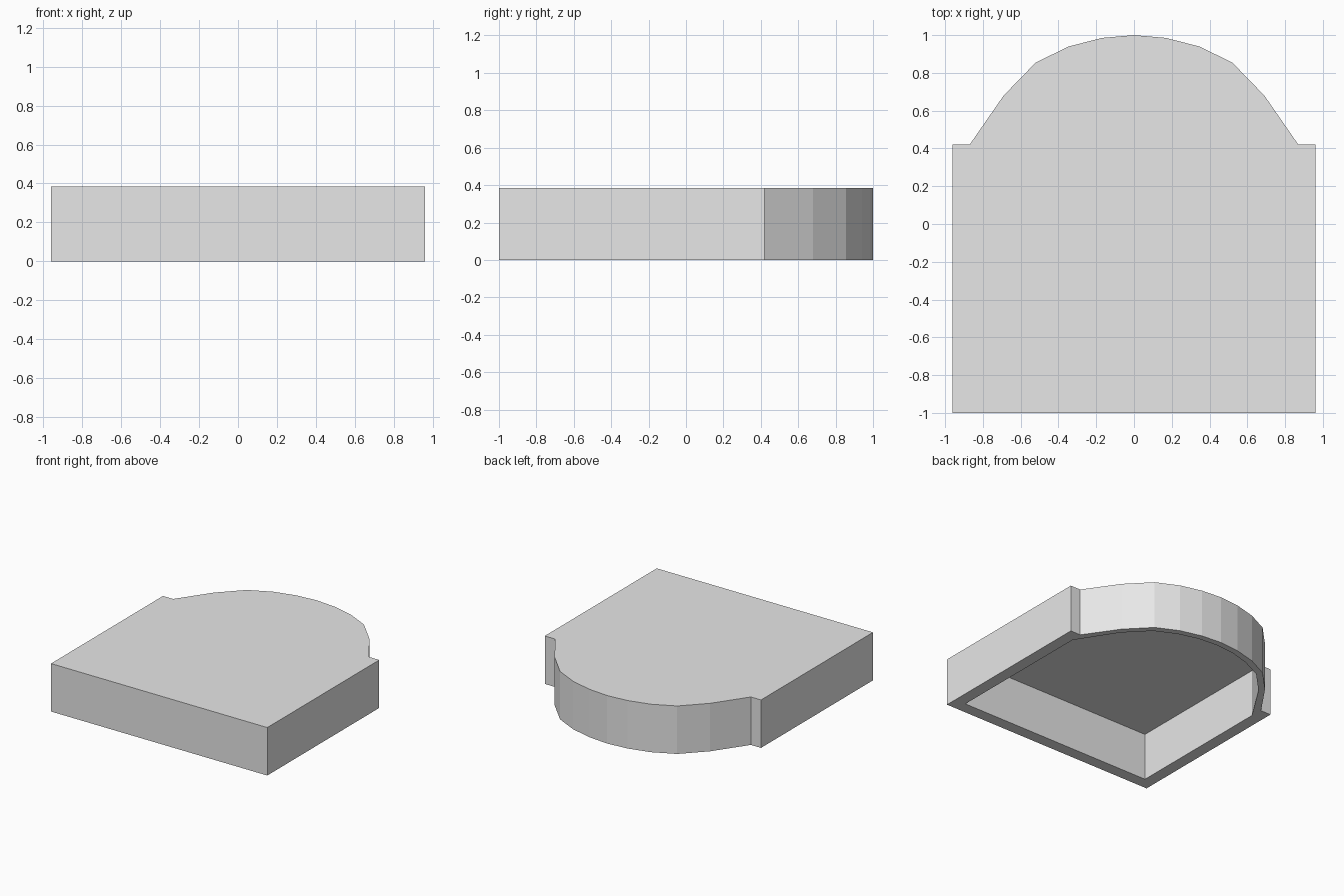
import bpy
import bmesh

cube = bpy.data.objects.get("Cube")
if cube:
    bpy.data.objects.remove(cube, do_unlink=True)

HEIGHT = 0.385
CEILING = 0.381   # underside of the very thin top skin

# One colour for the whole shell
grey = bpy.data.materials.new("light_grey")
grey.use_nodes = True
grey.diffuse_color = (0.8, 0.8, 0.8, 1)
grey.node_tree.nodes["Principled BSDF"].inputs["Base Color"].default_value = (0.8, 0.8, 0.8, 1)

# Left half outlines, from the front corner round to the back centre
outer_half = [(0.96, -1), (0.96, 0.42), (0.87, 0.42), (0.69, 0.68),
              (0.52, 0.855), (0.345, 0.94), (0.17, 0.985), (0, 1)]
# The notch corner repeats inside, so both outlines pair up point by point
inner_half = [(0.864, -0.904), (0.864, 0.324), (0.864, 0.324), (0.665, 0.635),
              (0.495, 0.81), (0.325, 0.892), (0.16, 0.937), (0, 0.95)]


def ring(bm, half, z):
    """Mirror a half outline and add it as a closed loop of vertices."""
    full = half + [(-x, y) for x, y in reversed(half[:-1])]
    return [bm.verts.new((x, y, z)) for x, y in full]


def bridge(bm, a, b):
    """Join two loops with a band of quads."""
    n = len(a)
    for i in range(n):
        j = (i + 1) % n
        bm.faces.new((a[i], a[j], b[j], b[i]))


# Hollow shell: top, outer walls, bottom rim, inner walls, ceiling
bm = bmesh.new()
outer_top = ring(bm, outer_half, HEIGHT)
outer_base = ring(bm, outer_half, 0)
inner_base = ring(bm, inner_half, 0)
inner_top = ring(bm, inner_half, CEILING)
bm.faces.new(outer_top)
bridge(bm, outer_top, outer_base)
bridge(bm, outer_base, inner_base)
bridge(bm, inner_base, inner_top)
bm.faces.new(inner_top)
bmesh.ops.remove_doubles(bm, verts=bm.verts[:], dist=0.0005)
bmesh.ops.recalc_face_normals(bm, faces=bm.faces[:])

mesh = bpy.data.meshes.new("rounded_shell")
bm.to_mesh(mesh)
bm.free()
mesh.materials.append(grey)
shell = bpy.data.objects.new("rounded_shell", mesh)
bpy.context.collection.objects.link(shell)
